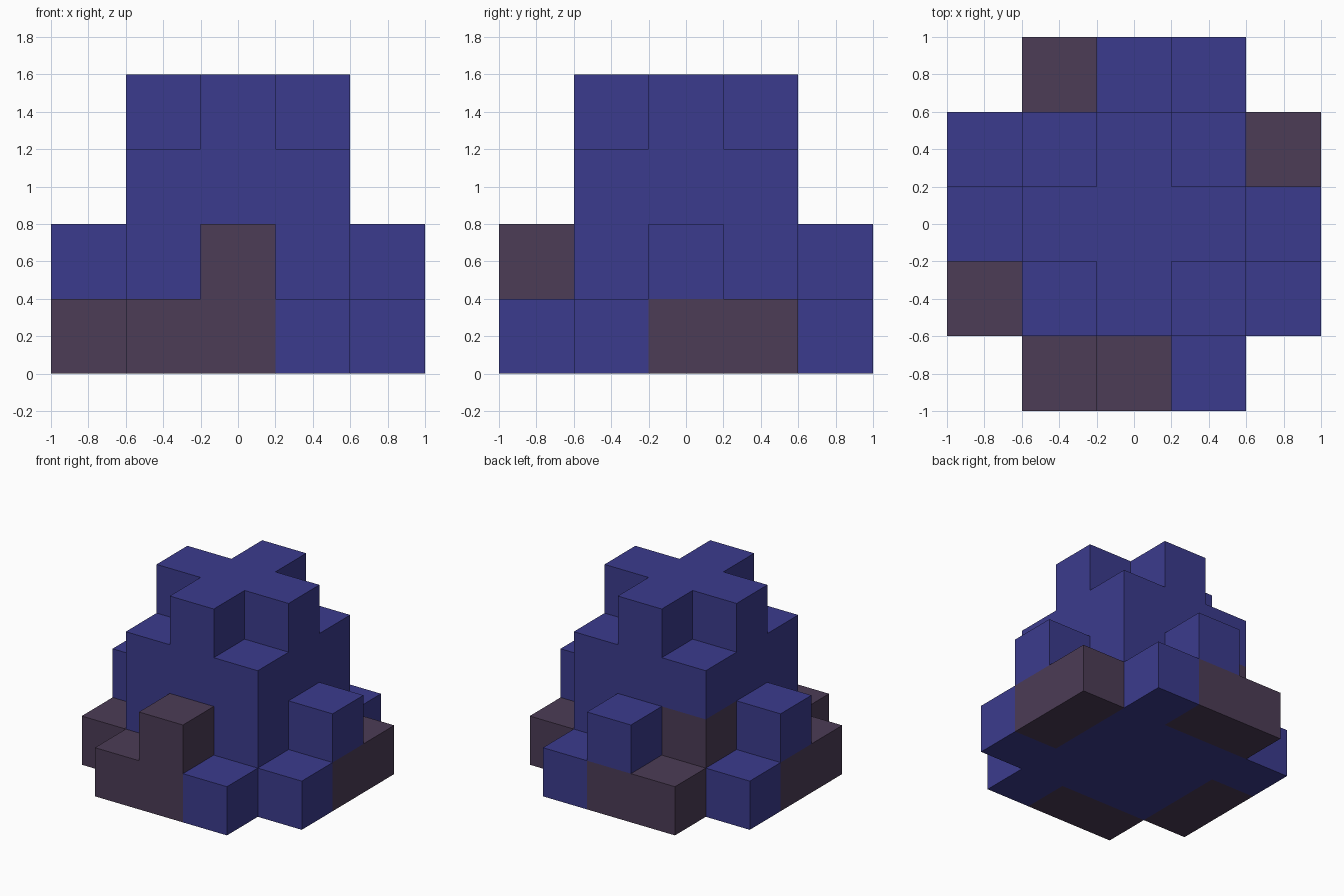
import bpy
import bmesh
from math import radians
from mathutils import Vector

if "Cube" in bpy.data.objects:
    bpy.data.objects.remove(bpy.data.objects["Cube"], do_unlink=True)

CELL = 0.4


def make_material(name, rgb):
    mat = bpy.data.materials.new(name)
    mat.use_nodes = True
    mat.diffuse_color = (*rgb, 1)
    mat.node_tree.nodes["Principled BSDF"].inputs["Base Color"].default_value = (*rgb, 1)
    return mat


materials = [make_material("indigo", (0.044, 0.044, 0.27)),
             make_material("dusky_brown", (0.072, 0.045, 0.093))]


def grid(radius, level, keep=lambda x, y: True):
    """Block cells (x, y, level) of a square that pass the test."""
    span = range(-radius, radius + 1)
    return {(x, y, level) for x in span for y in span if keep(x, y)}


# Each part is a set of block cells
parts = {
    "stepped_base": grid(2, 0, lambda x, y: abs(x) + abs(y) < 4),
    "side_knobs": grid(2, 1, lambda x, y: abs(x) + abs(y) == 2 and x * y == 0),
    "square_body": grid(1, 1) | grid(1, 2),
    "cross_crown": grid(1, 3, lambda x, y: x * y == 0),
}
solid = set().union(*parts.values())

# Brown blocks: a pair on each side of the base, one knob, one body corner
brown = {(-1, -2, 0), (0, -2, 0), (2, 0, 0), (2, 1, 0),
         (0, 2, 0), (-1, 2, 0), (-2, 0, 0), (-2, -1, 0),
         (0, -2, 1), (-1, 1, 1)}

DIRECTIONS = [Vector(axis) * sign for axis in ((1, 0, 0), (0, 1, 0), (0, 0, 1))
              for sign in (1, -1)]


def build_part(name, cells):
    """Make the outer skin of the cells, leaving out faces between blocks."""
    bm = bmesh.new()
    for cell in sorted(cells):
        centre = Vector(cell) + Vector((0, 0, 0.5))
        for normal in DIRECTIONS:
            if tuple(int(c) for c in Vector(cell) + normal) in solid:
                continue
            u = normal.yzx
            v = normal.cross(u)
            corners = [centre + (normal + a * u + b * v) / 2
                       for a, b in ((-1, -1), (1, -1), (1, 1), (-1, 1))]
            face = bm.faces.new([bm.verts.new(c * CELL) for c in corners])
            face.material_index = int(cell in brown)
    # Weld the blocks and merge flat areas of one colour
    bmesh.ops.remove_doubles(bm, verts=bm.verts, dist=0.001)
    bmesh.ops.dissolve_limit(bm, angle_limit=radians(1), verts=bm.verts,
                             edges=bm.edges, delimit={'MATERIAL'})
    mesh = bpy.data.meshes.new(name)
    bm.to_mesh(mesh)
    bm.free()
    for mat in materials:
        mesh.materials.append(mat)
    bpy.context.collection.objects.link(bpy.data.objects.new(name, mesh))


for part_name, part_cells in parts.items():
    build_part(part_name, part_cells)
